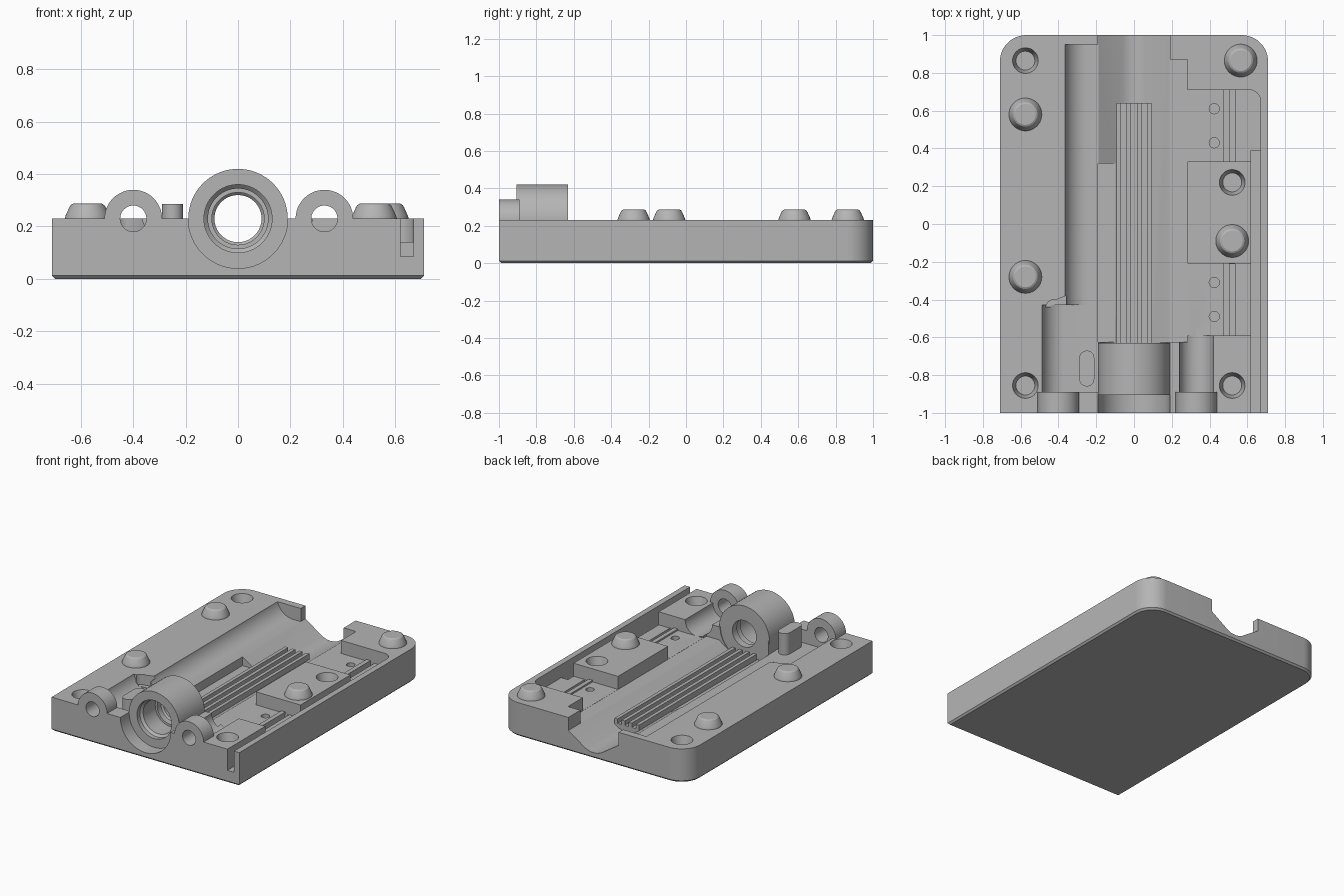
import bpy, bmesh, math
from mathutils import Vector

if "Cube" in bpy.data.objects:
    bpy.data.objects.remove(bpy.data.objects["Cube"])

grey = bpy.data.materials.new("plain grey")
grey.use_nodes = True
grey.diffuse_color = (0.46, 0.46, 0.46, 1)
grey.node_tree.nodes["Principled BSDF"].inputs["Base Color"].default_value = grey.diffuse_color
TOP = 0.23    # deck height
SHELF = 0.14  # floor of pockets and trough


def finish(name, bm):
    bmesh.ops.recalc_face_normals(bm, faces=bm.faces)
    mesh = bpy.data.meshes.new(name)
    bm.to_mesh(mesh)
    bm.free()
    ob = bpy.data.objects.new(name, mesh)
    bpy.context.collection.objects.link(ob)
    mesh.materials.append(grey)
    return ob


def prism(name, points, start, end, axis="z", chamfer=0):
    """Extrude an outline along z (x, y points) or along y (x, z points)."""
    bm = bmesh.new()
    place = (lambda a, b, d: (a, b, d)) if axis == "z" else (lambda a, b, d: (a, d, b))
    face = bm.faces.new([bm.verts.new(place(a, b, start)) for a, b in points])
    res = bmesh.ops.extrude_face_region(bm, geom=[face])
    moved = [v for v in res["geom"] if isinstance(v, bmesh.types.BMVert)]
    bmesh.ops.translate(bm, verts=moved, vec=Vector(place(0, 0, end - start)))
    if chamfer:
        low = [e for e in bm.edges if all(v.co.z < start + 0.001 for v in e.verts)]
        bmesh.ops.bevel(bm, geom=low, offset=chamfer, segments=1, affect="EDGES")
    return finish(name, bm)


def arc(cx, cy, r, a0, a1, n=12):
    return [(cx + r * math.cos(math.radians(a0 + (a1 - a0) * i / n)),
             cy + r * math.sin(math.radians(a0 + (a1 - a0) * i / n))) for i in range(n + 1)]


def rect(x0, x1, y0, y1, back_left=0, back_right=0):
    """Rectangle whose two back corners may be rounded."""
    pts = [(x0, y0), (x1, y0)]
    r = back_right
    pts += arc(x1 - r, y1 - r, r, 0, 90) if r else [(x1, y1)]
    r = back_left
    pts += arc(x0 + r, y1 - r, r, 90, 180) if r else [(x0, y1)]
    return pts


def lathe(name, profile, loc, axis="z", ring=False, n=48):
    """Spin (radius, distance) points about an axis; ring closes the section."""
    bm = bmesh.new()
    rows = []
    for r, d in profile:
        row = []
        for i in range(n):
            a = 2 * math.pi * i / n
            u, v = r * math.cos(a), r * math.sin(a)
            p = (u, v, d) if axis == "z" else (u, d, v)
            row.append(bm.verts.new(Vector(p) + Vector(loc)))
        rows.append(row)
    pairs = list(zip(rows, rows[1:])) + ([(rows[-1], rows[0])] if ring else [])
    for a, b in pairs:
        for i in range(n):
            j = (i + 1) % n
            bm.faces.new((a[i], a[j], b[j], b[i]))
    if not ring:
        bm.faces.new(rows[0])
        bm.faces.new(rows[-1])
    return finish(name, bm)


def smooth(ob):
    bpy.ops.object.select_all(action="DESELECT")
    bpy.context.view_layer.objects.active = ob
    ob.select_set(True)
    bpy.ops.object.shade_smooth_by_angle(angle=math.radians(25))


def cut(target, cutter):
    """Subtract the cutter and remove it."""
    mod = target.modifiers.new("cut", "BOOLEAN")
    mod.operation, mod.solver, mod.object = "DIFFERENCE", "EXACT", cutter
    bpy.context.view_layer.objects.active = target
    bpy.ops.object.modifier_apply(modifier=mod.name)
    bpy.data.objects.remove(cutter)


# Base plate
base = prism("base_plate", rect(-0.71, 0.71, -1, 1, 0.14, 0.14), 0, TOP, chamfer=0.012)

# Main channel with sloped sides, open at the back
slopes = [(-0.19, 0.4), (-0.19, 0.141), (-0.06, 0.055), (-0.03, 0.043), (0, 0.04),
          (0.03, 0.043), (0.06, 0.055), (0.19, 0.141), (0.19, 0.4)]
cut(base, prism("channel_cut", slopes, -0.625, 1.1, "y"))
cut(base, prism("side_cut", rect(0.15, 0.283, SHELF, 0.4), -0.625, 0.87, "y"))
cut(base, prism("floor_cut", rect(-0.1905, -0.05, 0.08, 0.4), -0.625, 0.32, "y"))

# Round-sided trough beside the channel, wider towards the front
for centre, y0, y1 in ((-0.25, -0.6, 0.95), (-0.37, -0.89, -0.43)):
    section = arc(centre, SHELF + 0.12, 0.12, 180, 270) + [(-0.188, SHELF), (-0.188, 0.4), (centre - 0.12, 0.4)]
    cut(base, prism("trough_cut", section, y0, y1, "y"))
shoulder = [(-0.47, -0.44), (-0.36, -0.44), (-0.36, -0.38)] + arc(-0.42, -0.45, 0.05, 80, 165, 6)
cut(base, prism("shoulder_cut", shoulder, 0.16, 0.4))

# Small trough behind the left ring
cut(base, lathe("ring_trough_cut", [(0.09, -0.89), (0.09, -0.56)], (0.33, 0, TOP), "y"))

# Pockets, wire slot and their grooves
cut(base, prism("back_pocket_cut", rect(0.279, 0.67, 0.33, 0.71, 0, 0.06), SHELF + 0.001, 0.4))
cut(base, prism("front_pocket_cut", rect(0.279, 0.64, -0.59, -0.21), SHELF + 0.001, 0.4))
cut(base, prism("slot_cut", rect(0.62, 0.67, -1.1, 0.39), 0.085, 0.4))
for y0, y1 in ((0.33, 0.71), (-0.59, -0.21)):
    cut(base, prism("groove_cut", rect(0.505, 0.535, y0 + 0.001, y1 - 0.001), 0.09, 0.2))
    prism("pocket_rail", rect(0.475, 0.505, y0, y1), 0.1, SHELF + 0.012)
    for y in (y0 + 0.1, y1 - 0.1):
        cut(base, lathe("pin_hole_cut", [(0.027, 0.09), (0.027, 0.3)], (0.425, y, 0), n=20))

# Stepped alignment holes
for x, y in ((-0.575, 0.865), (-0.575, -0.855), (0.52, 0.22), (0.52, -0.855)):
    cut(base, lathe("socket_cut", [(0.05, 0.16), (0.068, TOP), (0.068, 0.3)], (x, y, 0), n=32))

# Seats for the barrel and the two rings
cut(base, lathe("barrel_front_cut", [(0.19, -1.1), (0.19, -0.905)], (0, 0, TOP), "y", n=64))
cut(base, lathe("barrel_seat_cut", [(0.18, -1.1), (0.18, -0.5)], (0, 0, TOP), "y", n=64))
for x in (-0.4, 0.33):
    cut(base, lathe("ring_seat_cut", [(0.08, -1.1), (0.08, -0.89)], (x, 0, TOP), "y"))
smooth(base)

# Stepped barrel and the rings on both sides of it
bore = [(0.19, -0.905), (0.19, -0.63), (0.09, -0.63), (0.09, -0.68), (0.1, -0.69), (0.1, -0.73),
        (0.115, -0.73), (0.115, -0.86), (0.13, -0.875), (0.13, -0.905)]
smooth(lathe("barrel", bore, (0, 0, TOP), "y", True, 64))
for name, x in (("right_ring", -0.4), ("left_ring", 0.33)):
    smooth(lathe(name, [(0.11, -1), (0.11, -0.89), (0.05, -0.89), (0.05, -1)], (x, 0, TOP), "y", True))

# Alignment pegs
for i, (x, y) in enumerate(((-0.575, 0.58), (-0.575, -0.28), (0.565, 0.865), (0.52, -0.09))):
    peg = [(0.087, TOP - 0.01), (0.087, TOP), (0.083, 0.243), (0.07, 0.272), (0.064, 0.282), (0.055, 0.287)]
    smooth(lathe("peg_%d" % (i + 1), peg, (x, y, 0)))

# Rounded post in the trough
post = arc(-0.25, -0.71, 0.04, 0, 180) + arc(-0.25, -0.82, 0.04, 180, 360)
smooth(prism("post", post, 0.1, 0.286))

# Ribbed strip along the channel floor
prism("rib_bed", rect(-0.092, 0.092, 0.02, 0.085), -0.64, 0.64, "y")
for i in range(4):
    x = -0.092 + i * 0.0535
    prism("rib_%d" % (i + 1), rect(x, x + 0.0235, 0.05, 0.115), -0.64, 0.64, "y")
